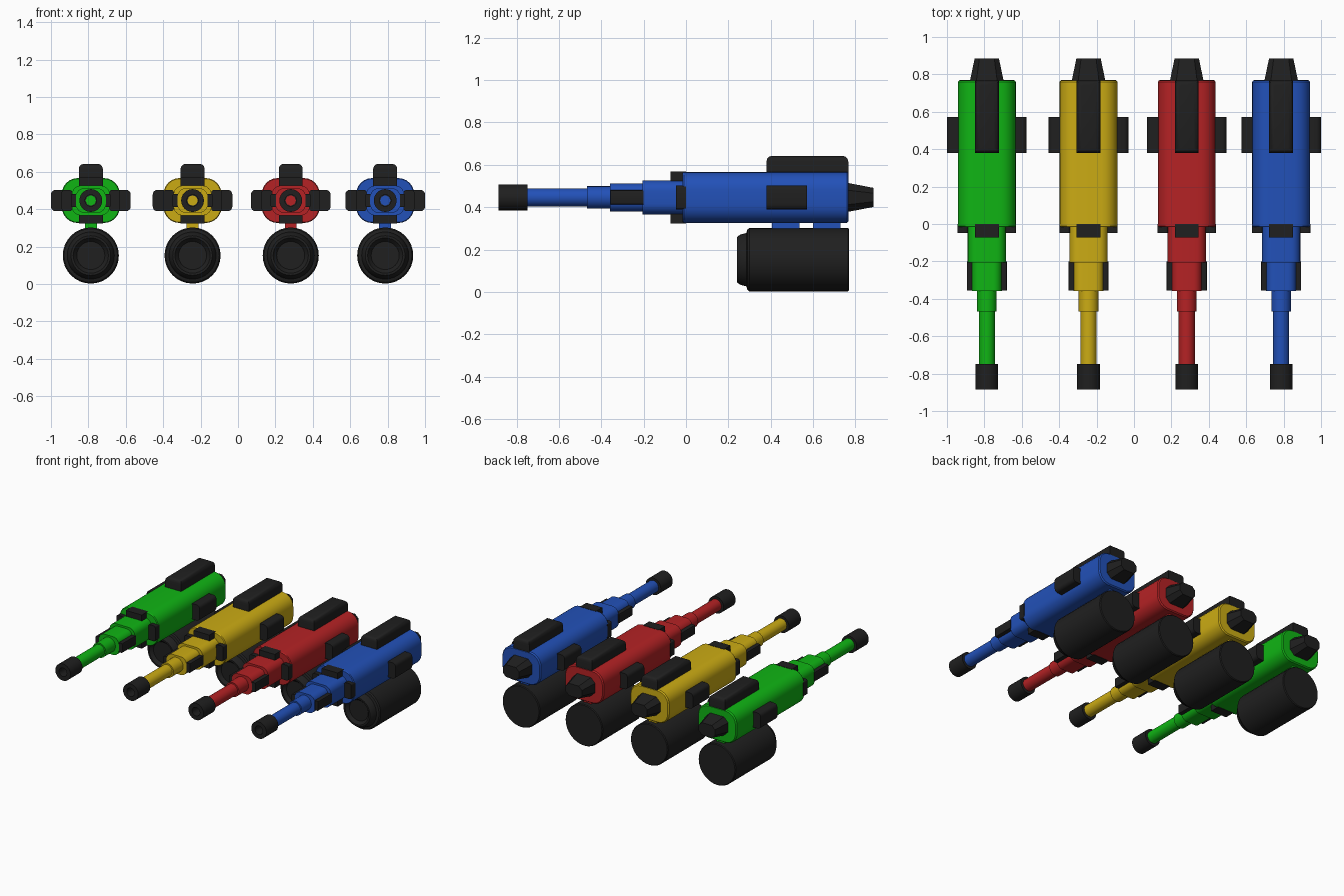
import bpy, bmesh, math
from mathutils import Vector

cube = bpy.data.objects.get("Cube")
if cube:
    bpy.data.objects.remove(cube, do_unlink=True)


def material(name, rgb):
    m = bpy.data.materials.new(name)
    m.use_nodes = True
    m.diffuse_color = (*rgb, 1)
    bsdf = m.node_tree.nodes["Principled BSDF"]
    bsdf.inputs["Base Color"].default_value = (*rgb, 1)
    bsdf.inputs["Roughness"].default_value = 0.6
    return m


DARK = material("charcoal", (0.014, 0.014, 0.014))
GREEN = material("green", (0.005, 0.46, 0.007))
YELLOW = material("yellow", (0.60, 0.41, 0.007))
RED = material("red", (0.46, 0.016, 0.018))
BLUE = material("blue", (0.016, 0.082, 0.48))

AXIS = 0.446       # height of the barrel axis
TANK = 0.152       # height of the canister axis


def finish(name, bm, mat):
    bmesh.ops.remove_doubles(bm, verts=bm.verts, dist=1e-5)
    bmesh.ops.recalc_face_normals(bm, faces=bm.faces)
    me = bpy.data.meshes.new(name)
    bm.to_mesh(me)
    bm.free()
    me.materials.append(mat)
    ob = bpy.data.objects.new(name, me)
    bpy.context.collection.objects.link(ob)
    bpy.ops.object.select_all(action='DESELECT')
    ob.select_set(True)
    bpy.context.view_layer.objects.active = ob
    bpy.ops.object.shade_smooth_by_angle(angle=math.radians(32))
    return ob


def outline(hx, hz, r, segs):
    """Rounded rectangle; a circle when r equals both half sizes."""
    pts = []
    for k, (sx, sz) in enumerate(((1, 1), (-1, 1), (-1, -1), (1, -1))):
        for i in range(segs + 1):
            a = (k + i / segs) * math.pi / 2
            pts.append((sx * (hx - r) + r * math.cos(a), sz * (hz - r) + r * math.sin(a)))
    return pts


def loft(name, x, z, sections, mat, segs=6):
    """Sections are (y, half width, half height, corner radius)."""
    bm = bmesh.new()
    rings = [[bm.verts.new((x + px, y, z + pz)) for px, pz in outline(hx, hz, r, segs)]
             for y, hx, hz, r in sections]
    for a, b in zip(rings, rings[1:]):
        for i in range(len(a)):
            j = (i + 1) % len(a)
            bm.faces.new((a[i], a[j], b[j], b[i]))
    bm.faces.new(rings[0])
    bm.faces.new(rings[-1])
    return finish(name, bm, mat)


def turned(name, x, z, profile, mat, segs=6):
    return loft(name, x, z, [(y, r, r, r) for y, r in profile], mat, segs)


def box(name, lo, hi, mat, bevel=0.0):
    """Box between two corners, with its upper edges rounded if asked."""
    bm = bmesh.new()
    bmesh.ops.create_cube(bm, size=1)
    lo, hi = Vector(lo), Vector(hi)
    for v in bm.verts:
        v.co = (lo + hi) / 2 + v.co * (hi - lo)
    if bevel:
        top = [e for e in bm.edges if all(v.co.z > hi.z - 1e-4 for v in e.verts)]
        bmesh.ops.bevel(bm, geom=top, offset=bevel, segments=3, profile=0.5, affect='EDGES')
    return finish(name, bm, mat)


def blaster(label, x, paint):
    # Stepped receiver and barrel
    loft(label + "_body", x, AXIS,
         [(-0.016, 0.150, 0.116, 0.08), (-0.010, 0.155, 0.120, 0.085),
          (0.760, 0.155, 0.120, 0.085), (0.768, 0.148, 0.113, 0.08)], paint)
    loft(label + "_front_stage", x, AXIS,
         [(-0.205, 0.102, 0.080, 0.05), (0.0, 0.102, 0.080, 0.05)], paint)
    loft(label + "_middle_stage", x, AXIS,
         [(-0.358, 0.080, 0.066, 0.045), (-0.19, 0.080, 0.066, 0.045)], paint)
    turned(label + "_barrel_sleeve", x, AXIS, [(-0.468, 0.053), (-0.34, 0.053)], paint)
    turned(label + "_barrel", x, AXIS, [(-0.75, 0.043), (-0.45, 0.043)], paint)

    # Hollow muzzle with the bore showing inside
    turned(label + "_muzzle", x, AXIS,
           [(-0.748, 0.061), (-0.885, 0.061), (-0.885, 0.031), (-0.775, 0.031)], DARK)
    turned(label + "_bore", x, AXIS, [(-0.778, 0.028), (-0.77, 0.028)], paint, 2)

    # Tapered rear cap
    loft(label + "_rear_cap", x, AXIS,
         [(0.755, 0.092, 0.070, 0.035), (0.885, 0.065, 0.045, 0.025)], DARK, 1)

    # Top rail and collar plates
    box(label + "_top_rail", (x - 0.064, 0.38, 0.54), (x + 0.064, 0.766, 0.642), DARK, 0.026)
    for part, z in (("upper", AXIS + 0.098), ("lower", AXIS - 0.098)):
        box(f"{label}_{part}_collar", (x - 0.064, -0.072, z - 0.024),
            (x + 0.064, 0.0, z + 0.024), DARK)

    # Mirrored side parts
    for side, s in (("left", 1), ("right", -1)):
        loft(f"{label}_{side}_pod", x + s * 0.168, AXIS,
             [(0.38, 0.045, 0.057, 0.025), (0.572, 0.045, 0.057, 0.025)], DARK, 4)
        loft(f"{label}_{side}_collar", x + s * 0.128, AXIS,
             [(-0.048, 0.028, 0.056, 0.012), (0.0, 0.028, 0.056, 0.012)], DARK, 3)
        loft(f"{label}_{side}_front_block", x + s * 0.087, AXIS,
             [(-0.356, 0.020, 0.034, 0.006), (-0.2, 0.020, 0.034, 0.006)], DARK, 2)

    # Canister hung on two brackets
    for part, y in (("front", 0.405), ("rear", 0.60)):
        box(f"{label}_{part}_bracket", (x - 0.032, y, 0.27), (x + 0.032, y + 0.13, 0.36), paint)
    turned(label + "_canister", x, TANK,
           [(0.770, 0.145), (0.764, 0.150), (0.300, 0.150), (0.290, 0.143),
            (0.285, 0.126), (0.255, 0.118), (0.240, 0.106), (0.240, 0.094),
            (0.262, 0.075)], DARK, 8)


for label, x, paint in (("green", -0.787, GREEN), ("yellow", -0.243, YELLOW),
                        ("red", 0.282, RED), ("blue", 0.787, BLUE)):
    blaster(label, x, paint)
